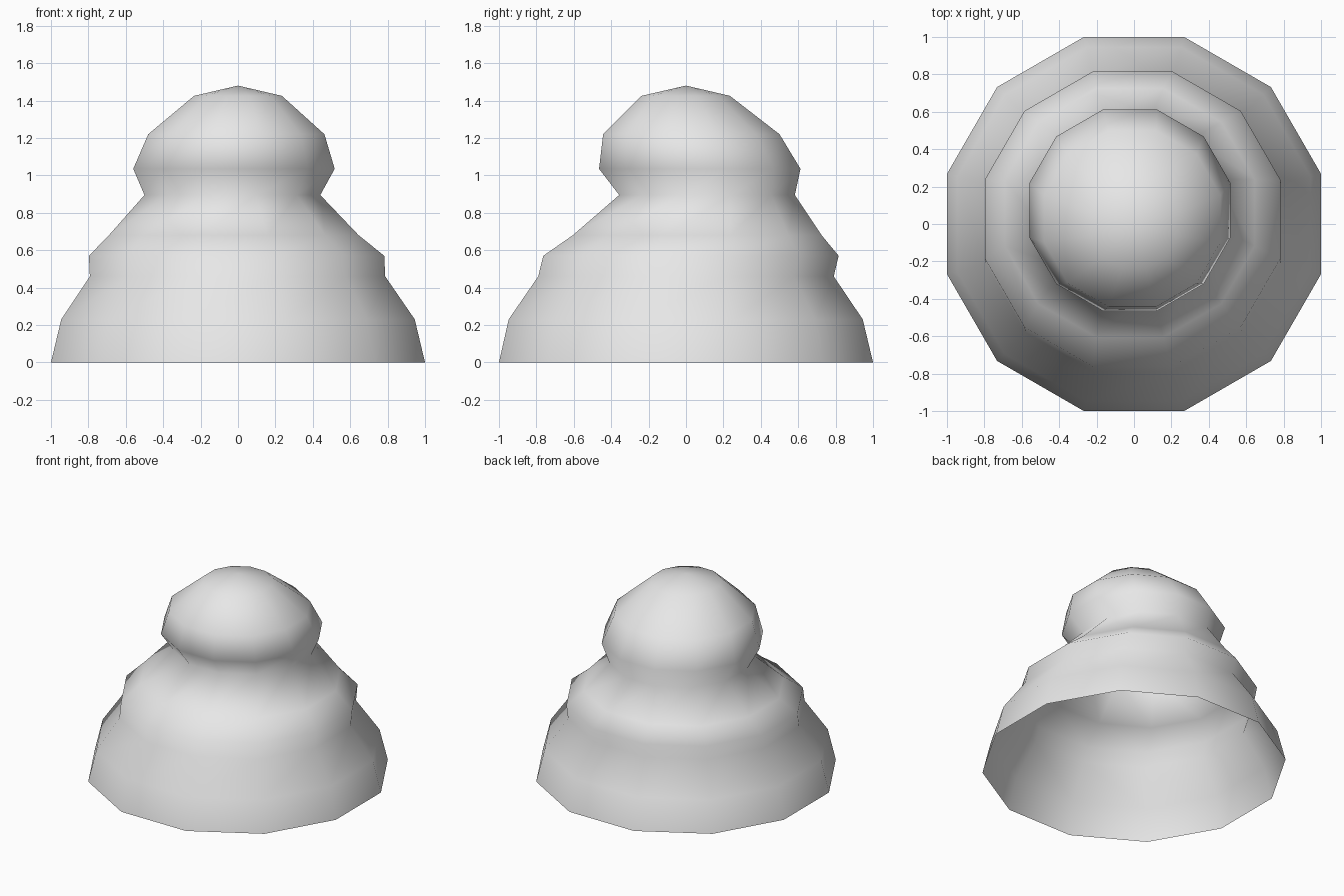
import bpy, bmesh, math

old = bpy.data.objects.get("Cube")
if old:
    bpy.data.objects.remove(old, do_unlink=True)

# One plain grey for the whole shell
grey = bpy.data.materials.new("light_grey")
grey.use_nodes = True
colour = (0.8, 0.8, 0.8, 1.0)
grey.diffuse_color = colour
grey.node_tree.nodes["Principled BSDF"].inputs["Base Color"].default_value = colour

SIDES = 12
# Height, then left/right and front/back extents of each ring
RINGS = [
    (0.00, -1.000, 1.000, -1.000, 1.000),
    (0.23, -0.945, 0.945, -0.948, 0.945),
    (0.46, -0.792, 0.787, -0.790, 0.790),
    (0.57, -0.797, 0.782, -0.763, 0.816),
    (0.68, -0.690, 0.645, -0.605, 0.725),
    (0.895, -0.500, 0.440, -0.357, 0.582),
    (1.035, -0.560, 0.517, -0.465, 0.612),
    (1.22, -0.480, 0.462, -0.443, 0.500),
    (1.425, -0.235, 0.235, -0.238, 0.235),
]
APEX = (0.0, 0.0, 1.48)


def add_ring(bm, z, x0, x1, y0, y1):
    """Twelve-sided ring with flat sides touching the given extents."""
    grow = 1 / math.cos(math.pi / SIDES)
    cx, cy = (x0 + x1) / 2, (y0 + y1) / 2
    rx, ry = (x1 - x0) / 2 * grow, (y1 - y0) / 2 * grow
    angles = [(k + 0.5) * 2 * math.pi / SIDES for k in range(SIDES)]
    return [bm.verts.new((cx + rx * math.cos(a), cy + ry * math.sin(a), z))
            for a in angles]


# Stacked rings joined into a shell that is open underneath
bm = bmesh.new()
rings = [add_ring(bm, *r) for r in RINGS]
for low, high in zip(rings, rings[1:]):
    for i in range(SIDES):
        j = (i + 1) % SIDES
        bm.faces.new((low[i], low[j], high[j], high[i]))

# Shallow cap on the head
top = bm.verts.new(APEX)
for i in range(SIDES):
    bm.faces.new((rings[-1][i], rings[-1][(i + 1) % SIDES], top))

for f in bm.faces:
    f.smooth = True
mesh = bpy.data.meshes.new("stacked_body_shell")
bm.to_mesh(mesh)
bm.free()
mesh.materials.append(grey)
body = bpy.data.objects.new("stacked_body_shell", mesh)
bpy.context.collection.objects.link(body)
